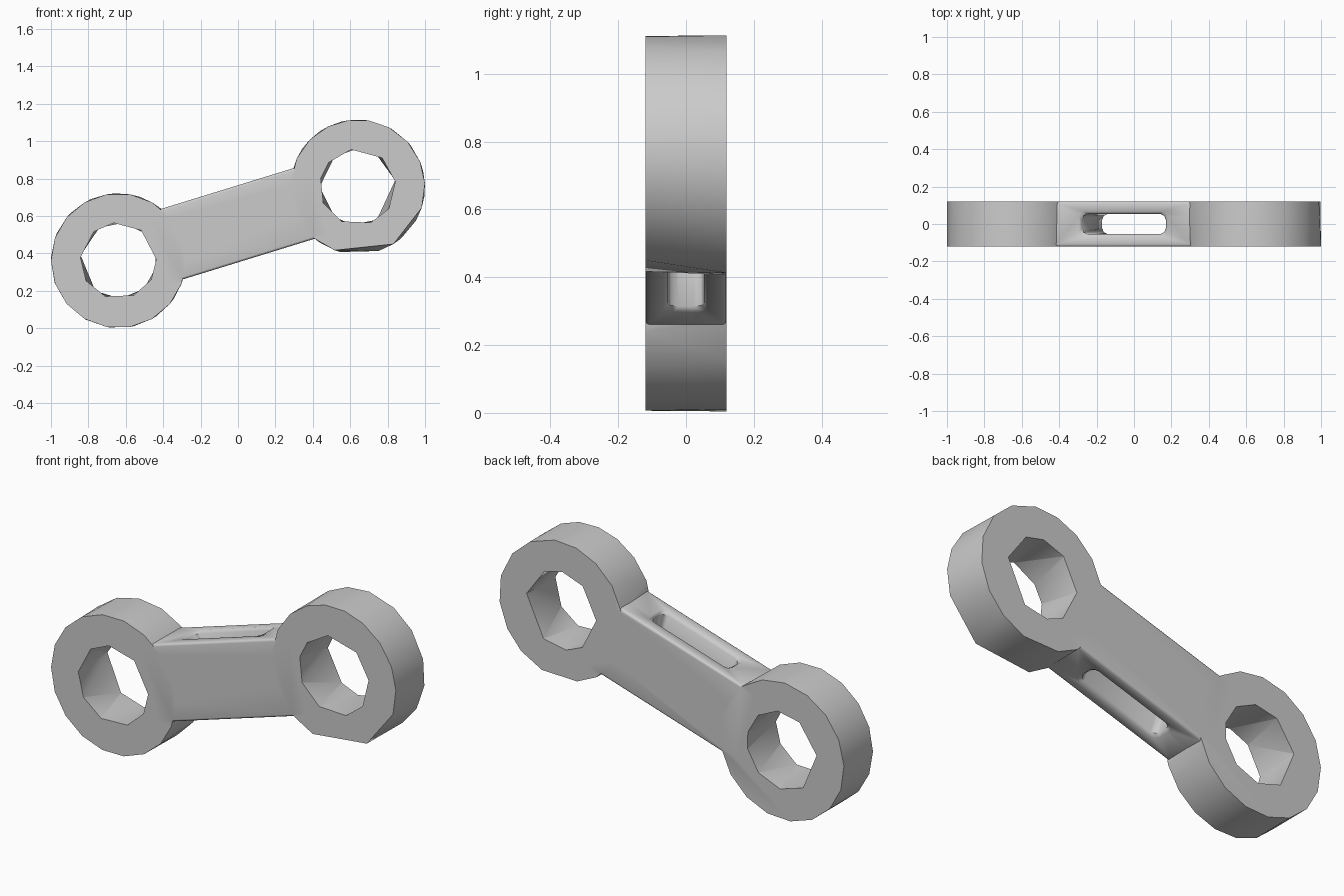
import bpy, bmesh
from math import cos, sin, radians, atan2
from mathutils import Matrix, Vector

if "Cube" in bpy.data.objects:
    bpy.data.objects.remove(bpy.data.objects["Cube"])

HALF = 0.12                      # half thickness
RING_R, HOLE_R = 0.36, 0.203
LEFT, RIGHT = (-0.64, 0.361), (0.64, 0.755)
MID = Vector((0, 0, 0.558))
TILT = atan2(RIGHT[1] - LEFT[1], RIGHT[0] - LEFT[0])
PLACE = Matrix.Translation(MID) @ Matrix.Rotation(-TILT, 4, 'Y')


def finish(name, bm):
    bmesh.ops.recalc_face_normals(bm, faces=bm.faces)
    me = bpy.data.meshes.new(name)
    bm.to_mesh(me)
    bm.free()
    ob = bpy.data.objects.new(name, me)
    bpy.context.collection.objects.link(ob)
    return ob


def faceted_disc(name, centre, r, front, back, half):
    """Solid between two differently faceted circles."""
    bm = bmesh.new()
    for y, angles in ((-half, front), (half, back)):
        for a in angles:
            a = radians(a)
            bm.verts.new((centre[0] + r * cos(a), y, centre[1] + r * sin(a)))
    res = bmesh.ops.convex_hull(bm, input=bm.verts)
    bmesh.ops.dissolve_limit(bm, angle_limit=0.001, verts=bm.verts, edges=bm.edges)
    return finish(name, bm)


def combine(target, tool, op):
    mod = target.modifiers.new(op, 'BOOLEAN')
    mod.object, mod.operation, mod.solver = tool, op, 'EXACT'
    bpy.context.view_layer.objects.active = target
    bpy.ops.object.modifier_apply(modifier=mod.name)
    bpy.data.objects.remove(tool)


# connecting bar with softened long edges
bm = bmesh.new()
bmesh.ops.create_cube(bm, size=1)
bmesh.ops.scale(bm, vec=(0.9, 2 * HALF, 0.394), verts=bm.verts)
long_edges = [e for e in bm.edges if abs(e.verts[0].co.x - e.verts[1].co.x) > 0.5]
bmesh.ops.bevel(bm, geom=long_edges, offset=0.012, segments=2, profile=0.5, affect='EDGES')
bm.transform(PLACE)
link = finish("link_arm", bm)

# end rings: outer discs
even = lambda n, start: [start + 360 * i / n for i in range(n)]
combine(link, faceted_disc("left_ring", LEFT, RING_R, even(18, 0), even(17, 8), HALF), 'UNION')
right_front = [-58, -18, 3, 22, 42, 62, 80, 98, 116, 135, 155, 178, 203, 230, 250]
right_back = [-105, -72, -50, -30, -8, 14, 38, 60, 84, 104, 124, 145, 168, 190, 212, 235]
combine(link, faceted_disc("right_ring", RIGHT, RING_R, right_front, right_back, HALF), 'UNION')

# coarse bores through the rings
bores = ((LEFT, [2, 53, 97, 130, 175, 212, 250, 294, 330], [13, 47, 83, 120, 172, 233, 273, 312, 348]),
         (RIGHT, [8, 50, 100, 140, 167, 205, 245, 290, 325], [10, 62, 92, 128, 180, 233, 262, 300]))
for centre, front, back in bores:
    combine(link, faceted_disc("bore", centre, HOLE_R, front, back, HALF + 0.002), 'DIFFERENCE')

# slot through the bar, flared at both rims
bm = bmesh.new()
loops = []
for z, grow in ((-0.205, 0.021), (-0.183, 0), (0.183, 0), (0.205, 0.021)):
    hx, hy, c = 0.234 + grow, 0.053 + grow, 0.03
    pts = []
    for sx, sy, base in ((1, 1, 0), (-1, 1, 90), (-1, -1, 180), (1, -1, 270)):
        for a in (0, 45, 90):
            t = radians(base + a)
            pts.append((sx * (hx - c) + c * cos(t), sy * (hy - c) + c * sin(t), z))
    loops.append([bm.verts.new(p) for p in pts])
for lo, hi in zip(loops, loops[1:]):
    for i in range(len(lo)):
        j = (i + 1) % len(lo)
        bm.faces.new((lo[i], lo[j], hi[j], hi[i]))
bm.faces.new(loops[0])
bm.faces.new(loops[-1])
bm.transform(PLACE)
combine(link, finish("slot", bm), 'DIFFERENCE')

# smooth shading with crisp rims
bpy.ops.object.select_all(action='DESELECT')
link.select_set(True)
bpy.context.view_layer.objects.active = link
bpy.ops.object.shade_smooth_by_angle(angle=radians(48))
